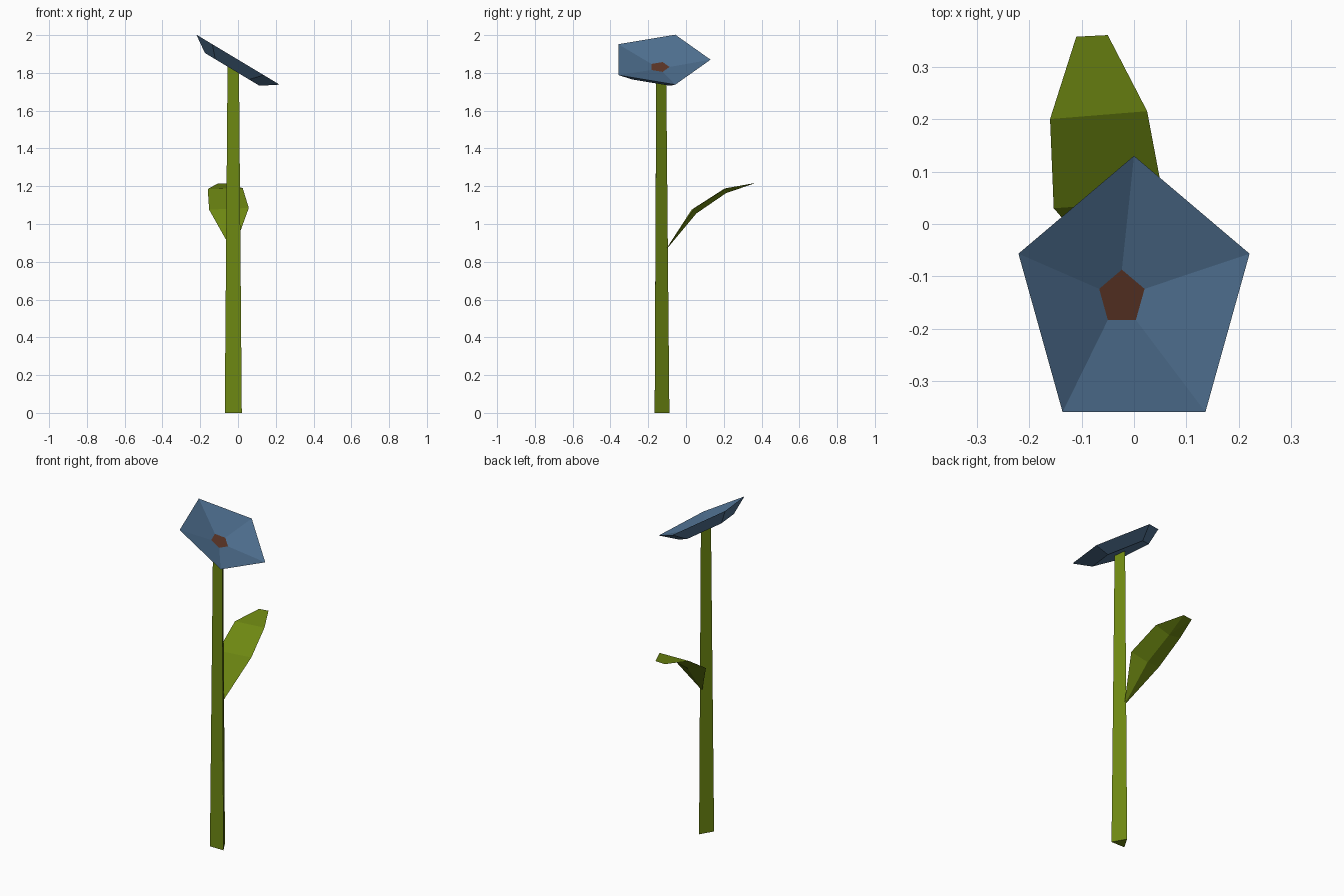
import bpy, bmesh
from math import sin, cos, pi, atan
from mathutils import Matrix, Vector

cube = bpy.data.objects.get("Cube")
if cube:
    bpy.data.objects.remove(cube, do_unlink=True)


def material(name, rgb):
    mat = bpy.data.materials.new(name)
    mat.use_nodes = True
    mat.diffuse_color = (*rgb, 1)
    mat.node_tree.nodes["Principled BSDF"].inputs["Base Color"].default_value = (*rgb, 1)
    return mat


GREEN = material("leaf green", (0.155, 0.245, 0.006))
BLUE = material("petal blue", (0.082, 0.170, 0.295))
BROWN = material("centre brown", (0.122, 0.041, 0.022))


def finish(name, bm, mats):
    bmesh.ops.recalc_face_normals(bm, faces=bm.faces)
    mesh = bpy.data.meshes.new(name)
    bm.to_mesh(mesh)
    bm.free()
    for mat in mats:
        mesh.materials.append(mat)
    obj = bpy.data.objects.new(name, mesh)
    bpy.context.collection.objects.link(obj)
    return obj


def ring(bm, sides, radius, z):
    """Polygon ring with its first corner towards +y."""
    angles = [pi / 2 + 2 * pi * i / sides for i in range(sides)]
    return [bm.verts.new((radius * cos(a), radius * sin(a), z)) for a in angles]


def bridge(bm, a, b):
    for i in range(len(a)):
        j = (i + 1) % len(a)
        bm.faces.new((a[i], a[j], b[j], b[i]))


SLOPE = 0.6  # sideways tilt of the flower head

# Stem: tapered three-sided post, its top cut to meet the tilted flower
bm = bmesh.new()
low, high = ring(bm, 3, 0.052, 0), ring(bm, 3, 0.035, 1.823)
for v in high:
    v.co.z -= SLOPE * v.co.x
bridge(bm, low, high)
bm.faces.new(low)
bm.faces.new(high)
bmesh.ops.translate(bm, verts=bm.verts, vec=(-0.025, -0.14, 0))
finish("stem", bm, [GREEN])

# Flower: five-sided dish with a flat underside and a brown centre
bm = bmesh.new()
under = ring(bm, 5, 0.177, -0.06)
rim = ring(bm, 5, 0.27, 0)
centre = ring(bm, 5, 0.053, -0.045)
bm.faces.new(under)
bridge(bm, under, rim)
bridge(bm, rim, centre)
bm.faces.new(centre).material_index = 1
tilt = Matrix.Translation((0, -0.14, 1.87)) @ Matrix.Rotation(atan(SLOPE), 4, "Y")
bmesh.ops.transform(bm, matrix=tilt, verts=bm.verts)
finish("flower", bm, [BLUE, BROWN])

# Leaf: bent blade with a flat upper side and a shallow keel beneath
bm = bmesh.new()
base = bm.verts.new((-0.027, -0.115, 0.852))
sections = [  # left edge, keel, right edge
    [(-0.153, 0.03, 1.076), (-0.05, 0.055, 1.056), (0.057, 0.045, 1.085)],
    [(-0.16, 0.20, 1.185), (-0.07, 0.213, 1.164), (0.025, 0.215, 1.19)],
]
first, second = [[bm.verts.new(p) for p in s] for s in sections]
tip = [bm.verts.new(p) for p in ((-0.11, 0.357, 1.213), (-0.05, 0.36, 1.216))]
for i in range(3):
    bm.faces.new((base, first[i], first[(i + 1) % 3]))
bridge(bm, first, second)
left, keel, right = second
bm.faces.new((left, right, tip[1], tip[0]))
bm.faces.new((left, keel, tip[0]))
bm.faces.new((keel, right, tip[1]))
bm.faces.new((keel, tip[1], tip[0]))
finish("leaf", bm, [GREEN])
